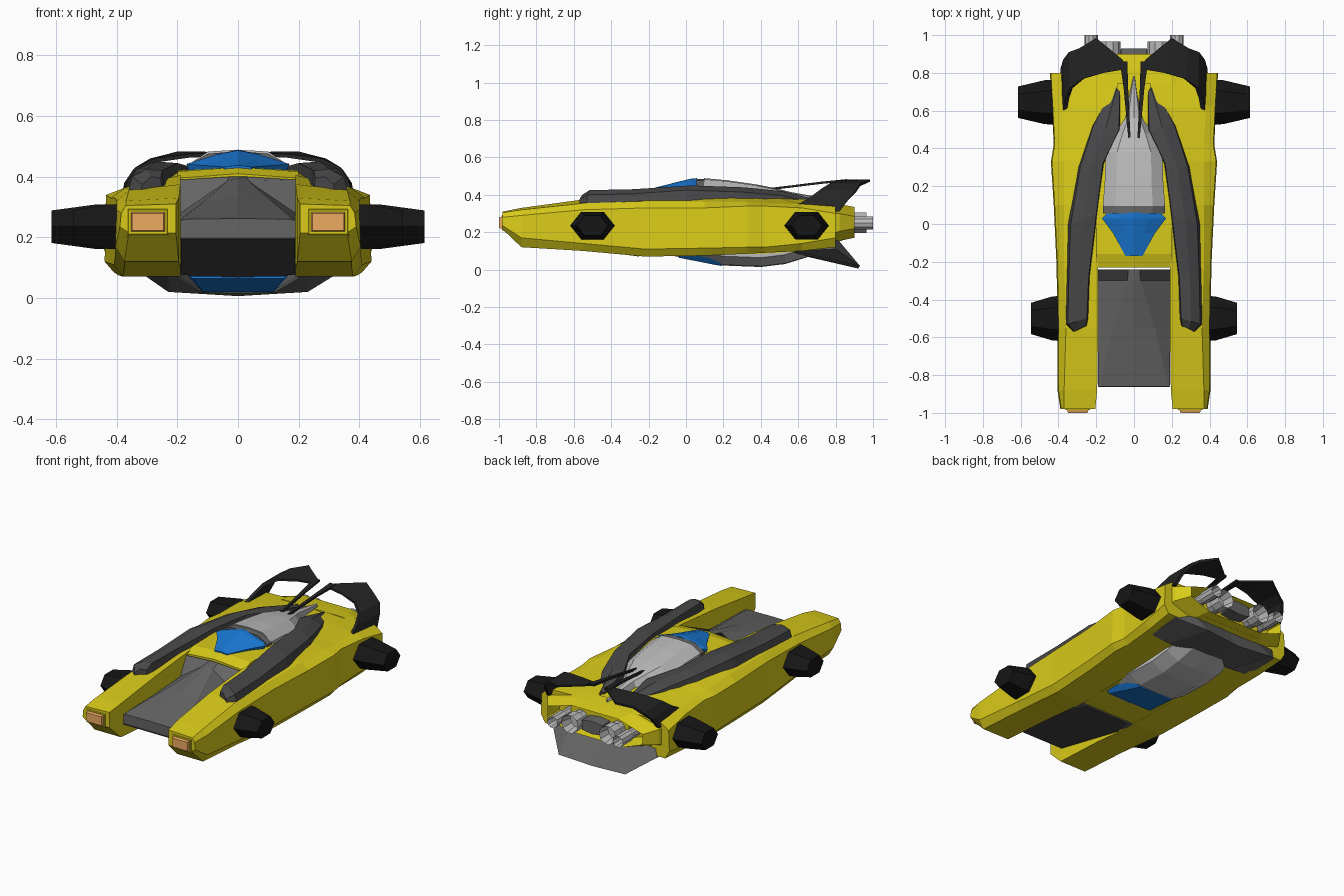
import bpy, bmesh, math
from mathutils import Vector

if "Cube" in bpy.data.objects:
    bpy.data.objects.remove(bpy.data.objects["Cube"])


def material(name, rgb):
    m = bpy.data.materials.new(name)
    m.diffuse_color = (*rgb, 1)
    m.use_nodes = True
    m.node_tree.nodes["Principled BSDF"].inputs["Base Color"].default_value = m.diffuse_color
    return m


YELLOW = material("yellow_paint", (0.70, 0.60, 0.01))
BLACK = material("black_rubber", (0.008, 0.008, 0.008))
CARBON = material("carbon", (0.018, 0.018, 0.018))
DARK = material("dark_grey", (0.065, 0.065, 0.068))
MID = material("mid_grey", (0.13, 0.13, 0.13))
LIGHT = material("light_grey", (0.50, 0.50, 0.50))
BLUE = material("blue_glass", (0.01, 0.19, 0.66))
ORANGE = material("orange_lamp", (0.85, 0.40, 0.12))


def finish(name, bm, mat):
    bmesh.ops.recalc_face_normals(bm, faces=bm.faces[:])
    me = bpy.data.meshes.new(name)
    bm.to_mesh(me)
    bm.free()
    ob = bpy.data.objects.new(name, me)
    me.materials.append(mat)
    bpy.context.collection.objects.link(ob)
    return ob


def loft(name, rings, mat, mirror=False, recess=None):
    """Skin closed rings of points; recess = (inset, depth) on the last cap."""
    bm = bmesh.new()
    for s in ((1, -1) if mirror else (1,)):
        vs = [[bm.verts.new((p[0] * s, p[1], p[2])) for p in r] for r in rings]
        n = len(rings[0])
        for a, b in zip(vs, vs[1:]):
            for i in range(n):
                j = (i + 1) % n
                bm.faces.new((a[i], a[j], b[j], b[i]))
        bm.faces.new(vs[0])
        cap = bm.faces.new(vs[-1])
        if recess:
            bmesh.ops.recalc_face_normals(bm, faces=bm.faces[:])
            bmesh.ops.inset_region(bm, faces=[cap], thickness=recess[0])
            bmesh.ops.translate(bm, verts=cap.verts[:], vec=(0, -recess[1], 0))
    return finish(name, bm, mat)


def ring(y, pts):
    return [(x, y, z) for x, z in pts]


def whole(y, half):
    """Full ring from a half outline; no points on the centre line are doubled."""
    other = [(-x, z) for x, z in reversed(half) if x > 1e-6]
    return ring(y, list(half) + other)


# side pontoons: y, inner x, inner top z, outer top x/z, side x, shoulder z, low z, bottom z
P = [(-.98, .205, .31, .37, .305, .385, .28, .235, .215),
     (-.88, .195, .33, .37, .32, .40, .29, .17, .12),
     (-.55, .19, .375, .36, .355, .40, .32, .14, .10),
     (-.22, .19, .405, .37, .365, .405, .33, .11, .07),
     (.10, .19, .42, .37, .365, .42, .33, .115, .075),
     (.33, .16, .41, .37, .36, .435, .34, .12, .085),
     (.42, .14, .40, .37, .355, .42, .34, .12, .09),
     (.62, .10, .38, .38, .35, .43, .33, .14, .10),
     (.80, .08, .35, .38, .34, .44, .30, .17, .12)]
loft("side_pontoons",
     [ring(y, [(xi, zi), (xt, zt), (xs, zs), (xs + .005, zl), (xs - .025, zb), (xi, zb)])
      for y, xi, zi, xt, zt, xs, zs, zl, zb in P], YELLOW, True)

# central hull between the pontoons
loft("hull_core",
     [whole(y, [(0, zt), (.2, zt - .015), (.2, zb), (0, zb)])
      for y, zt, zb in ((-.23, .41, .075), (-.16, .432, .075), (.1, .435, .08),
                        (.4, .40, .085), (.65, .365, .10), (.85, .345, .16))], YELLOW)

# rear housing with the recessed engine bay
loft("rear_housing",
     [whole(y, [(0, zt), (.5 * w, zt), (w, zt - .05), (w, zb + .05), (.6 * w, zb), (0, zb)])
      for y, w, zt, zb in ((.74, .41, .36, .13), (.82, .385, .35, .155), (.90, .33, .335, .17))],
     YELLOW, recess=(.025, .09))

# sloping nose deck with ridge that narrows towards the cabin
loft("nose_deck",
     [whole(y, [(0, zr), (w, zc), (.19, zs), (.19, zb), (0, zb)])
      for y, w, zr, zc, zs, zb in ((-.86, .17, .262, .26, .255, .20), (-.80, .17, .275, .27, .26, .185),
                                   (-.55, .11, .335, .32, .265, .13), (-.30, .035, .395, .385, .28, .08),
                                   (-.24, .03, .40, .40, .39, .075))], MID)
# dark panel under the nose
loft("nose_underpanel",
     [whole(y, [(0, zt), (w, zt), (w, zb), (0, zb)])
      for y, w, zt, zb in ((-.864, .188, .20, .195), (-.36, .188, .10, .085),
                           (-.25, .15, .09, .07))], DARK)

# dark rails along the upper hull: y inner/outer, x inner/outer, top z
R = [(-.54, -.57, .245, .33, .40), (-.50, -.53, .24, .365, .425), (-.28, -.28, .23, .36, .43),
     (.05, .0, .19, .35, .45), (.32, .30, .155, .30, .44), (.50, .52, .07, .23, .42),
     (.70, .74, .065, .115, .37)]
loft("upper_rails",
     [[(xi, yi, zt - .08), (xi + .01, yi, zt - .005), (.5 * (xi + xo), .5 * (yi + yo), zt),
       (xo - .015, yo, zt - .025), (xo, yo, zt - .085)] for yi, yo, xi, xo, zt in R], DARK, True)

# canopy glass and the fairing behind it
loft("windscreen",
     [whole(y, [(0, za), (.45 * w, .35 * ze + .65 * za), (w, ze), (w * .9, .40), (0, .40)])
      for y, w, za, ze in ((-.17, .045, .437, .432), (-.05, .11, .468, .437), (.03, .17, .487, .442),
                           (.06, .14, .489, .45))], BLUE)
loft("canopy_frame",
     [whole(y, [(0, z), (w * .6, z - .008), (w, z - .045), (w, .39), (0, .39)])
      for y, w, z in ((.055, .165, .484), (.10, .165, .484))], MID)
loft("canopy_fairing",
     [whole(y, [(0, z), (w * .6, z - .006), (w, z - .05), (w, z - .12), (0, z - .12)])
      for y, w, z in ((.095, .165, .489), (.22, .155, .478), (.38, .15, .455), (.48, .10, .435),
                      (.56, .05, .415), (.78, .006, .375))], LIGHT)

# belly pod and its window
belly = lambda y, w, z: whole(y, [(0, z), (w * .6, z + .004), (w, z + .05), (w, .14), (0, .14)])
loft("belly_pod", [belly(*r) for r in ((-.06, .19, .072), (.2, .20, .022), (.40, .20, .014),
                                       (.53, .20, .03), (.66, .18, .07))], LIGHT)
loft("belly_window", [whole(y, [(0, z), (w, z), (w + .03, z + .03), (0, z + .03)])
                      for y, w, z in ((-.04, .15, .064), (.19, .115, .019))], BLUE)

# wedge shaped lower tail
loft("lower_tail",
     [[(x, .58, zf), (x, yu, .175), (x, yt, zt)] for x, zf, yu, yt, zt in
      ((-.36, .10, .79, .80, .11), (-.23, .09, .80, .93, .02), (0, .085, .80, .92, .006),
       (.23, .09, .80, .93, .02), (.36, .10, .79, .80, .11))], MID)


# hexagonal side pods, front and rear pair
def hexagon(x, y, r, h):
    return [(x, y + r * math.cos(k * math.pi / 3), .235 + h * math.sin(k * math.pi / 3))
            for k in range(6)]


for name, y, x0, x1 in (("front_pods", -.50, .36, .545), ("rear_pods", .645, .38, .615)):
    xm = x0 + .4 * (x1 - x0)
    loft(name, [hexagon(x0, y, .122, .088), hexagon(xm, y, .116, .084),
                hexagon(x1, y, .083, .062)], BLACK, True)

# headlamps and their surrounds
for name, grow, y0, y1, mat in (("lamp_surrounds", .012, -.95, -.985, YELLOW),
                                ("headlamps", 0, -.96, -1.0, ORANGE)):
    rings = []
    for y, k in ((y0, grow + .006), (y1, grow - .006)):
        rings.append(ring(y, [(.24 - k, .217 - k), (.355 + k, .217 - k),
                              (.355 + k, .285 + k), (.24 - k, .285 + k)]))
    loft(name, rings, mat, True)


# exhaust pipes with hollow ends
def circle(x, y, z, r, n=10):
    return [(x + r * math.cos(2 * math.pi * k / n), y, z + r * math.sin(2 * math.pi * k / n))
            for k in range(n)]


for name, x, r, y1 in (("inner_exhausts", .13, .058, .965), ("outer_exhausts", .227, .036, 1.0)):
    loft(name, [circle(x, .79, .25, r * .8), circle(x, .88, .25, r * .85), circle(x, .90, .25, r),
                circle(x, y1, .25, r)], LIGHT, True, recess=(r * .22, .07))
loft("engine_block", [whole(y, [(0, .29), (.07, .28), (.07, .22), (0, .21)])
                      for y in (.79, .93)], MID)

# arched tail fins: front edge / back edge pairs, given a thickness
F = [((.385, .55, .32), (.39, .82, .31)), ((.365, .66, .385), (.375, .87, .38)),
     ((.34, .72, .43), (.345, .91, .425)), ((.27, .77, .462), (.29, .93, .46)),
     ((.16, .80, .475), (.20, .985, .483)), ((.04, .82, .478), (.06, .87, .482))]
loft("tail_fins",
     [[f, b, Vector(b) + Vector(d), Vector(f) + Vector(d)] for (f, b), d in
      zip(F, [(-.02, 0, 0), (-.02, 0, -.004), (-.016, 0, -.01), (-.006, 0, -.014),
              (0, 0, -.012), (0, 0, -.010)])], CARBON, True)
# thin spikes running forward from the fins
loft("fin_spikes",
     [ring(y, [(x - w, z), (x + w, z), (x + w, z - .012), (x - w, z - .012)])
      for y, x, w, z in ((.86, .055, .02, .484), (.72, .043, .012, .470), (.45, .024, .006, .437))],
     CARBON, True)
